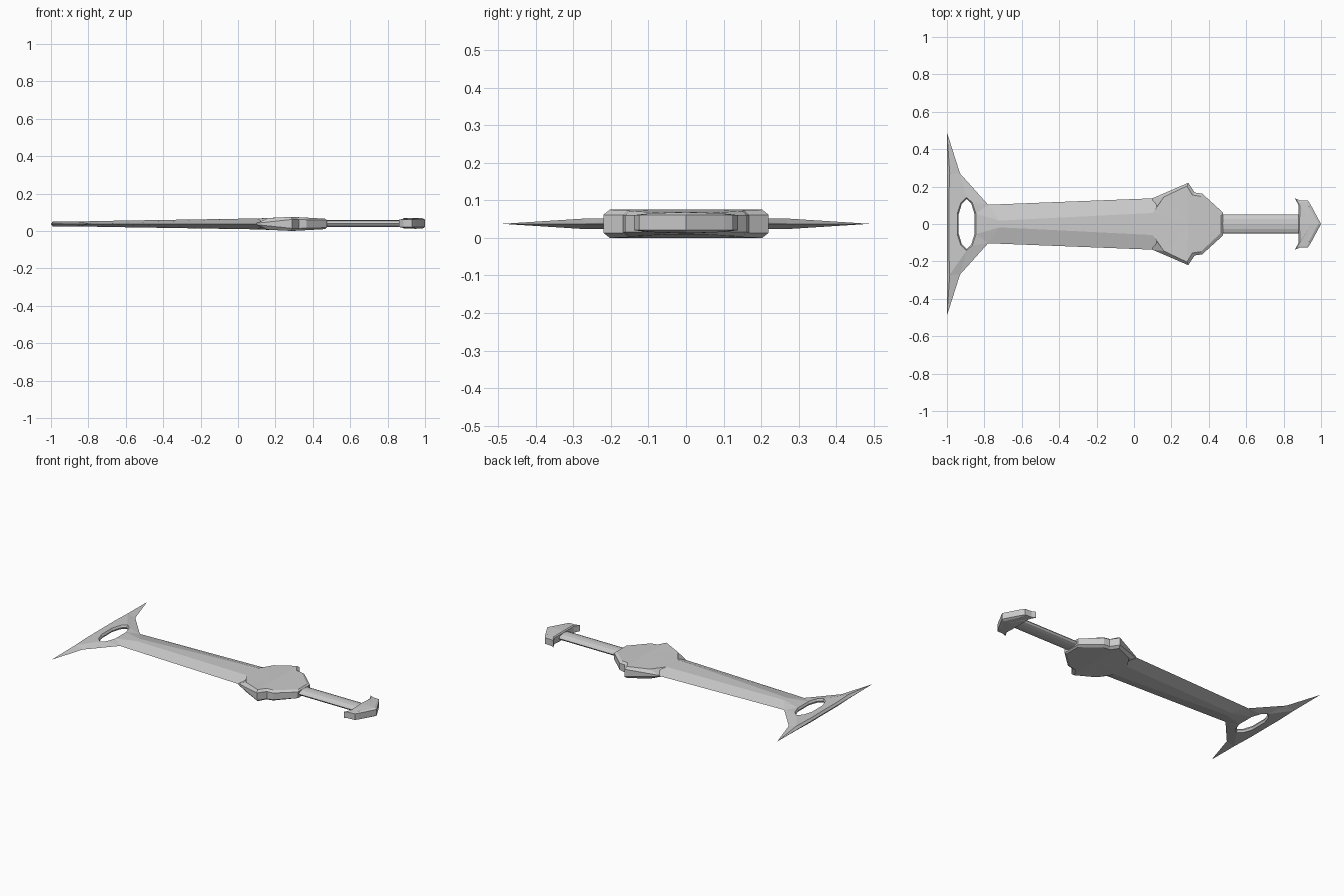
import bpy, bmesh
from math import cos, sin, pi

if "Cube" in bpy.data.objects:
    bpy.data.objects.remove(bpy.data.objects["Cube"])

MID = 0.0375  # height of the symmetry plane


def build(name, faces):
    """Make an object from quarter faces mirrored across y and the mid plane."""
    bm = bmesh.new()
    for sy in (1, -1):
        for sz in (1, -1):
            for face in faces:
                bm.faces.new([bm.verts.new((x, y * sy, MID + h * sz)) for x, y, h in face])
    bmesh.ops.remove_doubles(bm, verts=bm.verts, dist=0.0003)
    bmesh.ops.recalc_face_normals(bm, faces=bm.faces)
    mesh = bpy.data.meshes.new(name)
    bm.to_mesh(mesh)
    bm.free()
    obj = bpy.data.objects.new(name, mesh)
    bpy.context.collection.objects.link(obj)
    return obj


def plate(name, outline, inset, centre):
    """Chamfered plate: upright wall, sloped rim, faceted cap."""
    faces = []
    for i in range(len(outline) - 1):
        a, b, c, d = outline[i], outline[i + 1], inset[i + 1], inset[i]
        faces.append([(a[0], a[1], 0), (b[0], b[1], 0), b, a])
        faces.append([a, b, c, d])
        faces.append([d, c, centre])
    return build(name, faces)


# Blade with flared wing tip and oval hole
F0, Fa, Fb, tip = (-1, 0, 0), (-1, .14, 0), (-1, .27, 0), (-1, .49, 0)
R0, Ra, Rb = (-.99, 0, .014), (-.99, .14, .014), (-.985, .27, .014)
E1, E2, E3 = (-.93, .27, 0), (-.78, .103, 0), (.12, .138, 0)
C0, C1 = (-.72, 0, .016), (-.72, .018, .016)
D0, D1 = (.12, 0, .0295), (.12, .06, .0295)
rim = [(-.945, 0), (-.945, .055), (-.925, .115), (-.895, .142),
       (-.865, .115), (-.845, .055), (-.845, 0)]
h = [(x, y, .013) for x, y in rim]
inner = [(-.895 + (x + .895) * .85, y * .94, 0) for x, y in rim]
blade = [
    [F0, Fa, Ra, R0], [Fa, Fb, Rb, Ra], [Fb, tip, Rb], [Rb, tip, E1],
    [R0, Ra, h[1], h[0]], [Ra, h[2], h[1]], [Ra, Rb, h[3], h[2]],
    [Rb, E1, h[3]], [E1, E2, h[4], h[3]], [E2, h[5], h[4]],
    [E2, C1, h[5]], [C1, C0, h[6], h[5]],
    [C1, C0, D0, D1], [E2, C1, D1, E3], [D0, D1, E3, (.12, 0, 0)],
]
blade += [[h[i], h[i + 1], inner[i + 1], inner[i]] for i in range(6)]
build("blade", blade)

# Guard
plate("guard",
      [(.10, 0, .004), (.10, .06, .004), (.10, .138, .004), (.29, .22, .024),
       (.325, .168, .024), (.365, .162, .022), (.475, .062, .02), (.475, 0, .02)],
      [(.10, 0, .029), (.10, .06, .029), (.16, .145, .031), (.283, .203, .0375),
       (.312, .155, .036), (.357, .148, .034), (.465, .048, .028), (.465, 0, .028)],
      (.29, 0, .0375))

# Flattened grip
bpy.ops.mesh.primitive_cylinder_add(vertices=12, radius=1, depth=.43,
                                    location=(.675, 0, .0395), rotation=(0, pi / 2, 0))
grip = bpy.context.object
grip.name = "grip"
grip.scale = (.019, .051, 1)

# Arrow-shaped pommel
pommel = plate("pommel",
               [(.88, 0, .02), (.88, .10, .02), (.86, .138, .02), (.885, .127, .02),
                (.93, .125, .02), (.945, .102, .02), (1, 0, .02)],
               [(.885, 0, .028), (.888, .095, .025), (.872, .125, .022), (.888, .118, .022),
                (.925, .117, .022), (.935, .095, .025), (.985, 0, .028)],
               (.95, 0, .029))
pommel.location.z = .003
